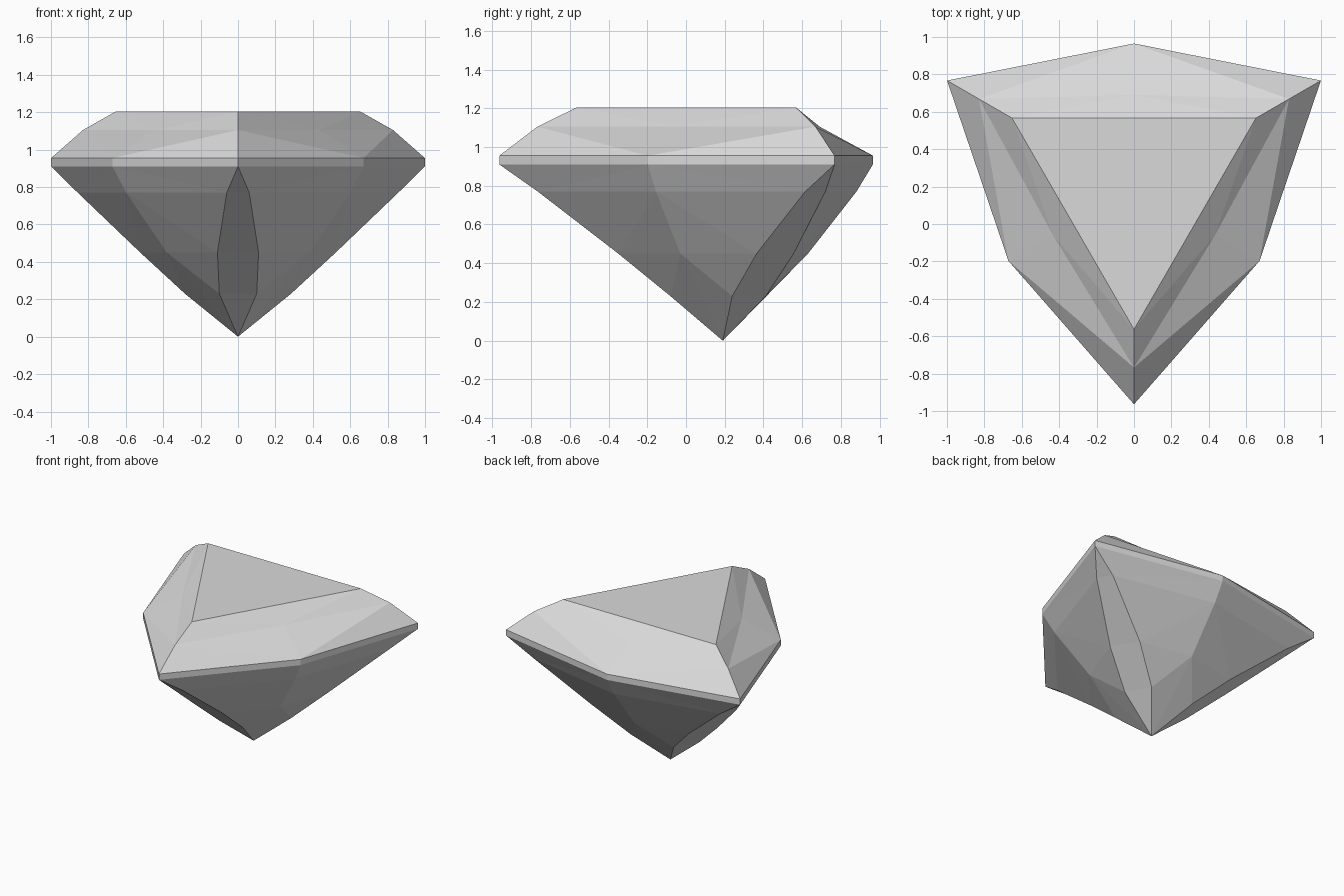
import bpy, bmesh
from math import sin, cos, radians
from mathutils import Vector

cube = bpy.data.objects.get("Cube")
if cube:
    bpy.data.objects.remove(cube, do_unlink=True)

# Single stone colour
grey = bpy.data.materials.new("pale_grey")
grey.use_nodes = True
colour = (0.7, 0.7, 0.7, 1)
grey.diffuse_color = colour
grey.node_tree.nodes["Principled BSDF"].inputs["Base Color"].default_value = colour

CENTRE_Y = 0.19
# Each level: height, corner radius, half width of corner facet, side radius
LEVELS = [
    (1.205, 0.753, 0, 0.3765),    # table
    (1.105, 0.957, 0, 0.5),       # crown break
    (0.955, 1.154, 0, 0.775),     # girdle top
    (0.91, 1.154, 0, 0.775),      # girdle bottom
    (0.77, 0.955, 0.06, 0.69),    # pavilion steps
    (0.45, 0.54, 0.11, 0.44),
    (0.23, 0.27, 0.10, 0.225),
]


def polar(angle, along, across, z):
    a = radians(angle)
    return Vector((along * cos(a) - across * sin(a),
                   along * sin(a) + across * cos(a) + CENTRE_Y, z))


def make_ring(bm, z, corner, half, side):
    """Three corners (one or two points each) alternating with three sides."""
    ring = []
    for angle in (-90, 30, 150):
        first = bm.verts.new(polar(angle, corner, -half, z))
        second = bm.verts.new(polar(angle, corner, half, z)) if half else first
        ring += [first, second, bm.verts.new(polar(angle + 60, side, 0, z))]
    return ring


def add_face(bm, points):
    points = list(dict.fromkeys(points))
    if len(points) > 2:
        bm.faces.new(points)


bm = bmesh.new()
rings = [make_ring(bm, *level) for level in LEVELS]

# Table facet
add_face(bm, rings[0])

# Crown, girdle and pavilion facets
for level, (up, low) in enumerate(zip(rings, rings[1:])):
    for i in range(9):
        j = (i + 1) % 9
        if i % 3 == 0:                        # corner facet
            add_face(bm, (up[i], low[i], low[j], up[j]))
            continue
        corner, side = (i, j) if i % 3 == 1 else (j, i)
        if level < 2:                         # split from upper corner to lower side
            add_face(bm, (up[corner], low[corner], low[side]))
            add_face(bm, (up[corner], low[side], up[side]))
        elif level == 2:                      # flat girdle band
            add_face(bm, (up[i], low[i], low[j], up[j]))
        else:                                 # split from upper side to lower corner
            add_face(bm, (up[side], up[corner], low[corner]))
            add_face(bm, (up[side], low[corner], low[side]))

# Bottom point
culet = bm.verts.new((0, CENTRE_Y, 0))
for i in range(9):
    add_face(bm, (rings[-1][i], culet, rings[-1][(i + 1) % 9]))

bmesh.ops.recalc_face_normals(bm, faces=bm.faces)
mesh = bpy.data.meshes.new("cut_gemstone")
bm.to_mesh(mesh)
bm.free()
mesh.materials.append(grey)
gem = bpy.data.objects.new("cut_gemstone", mesh)
bpy.context.collection.objects.link(gem)
